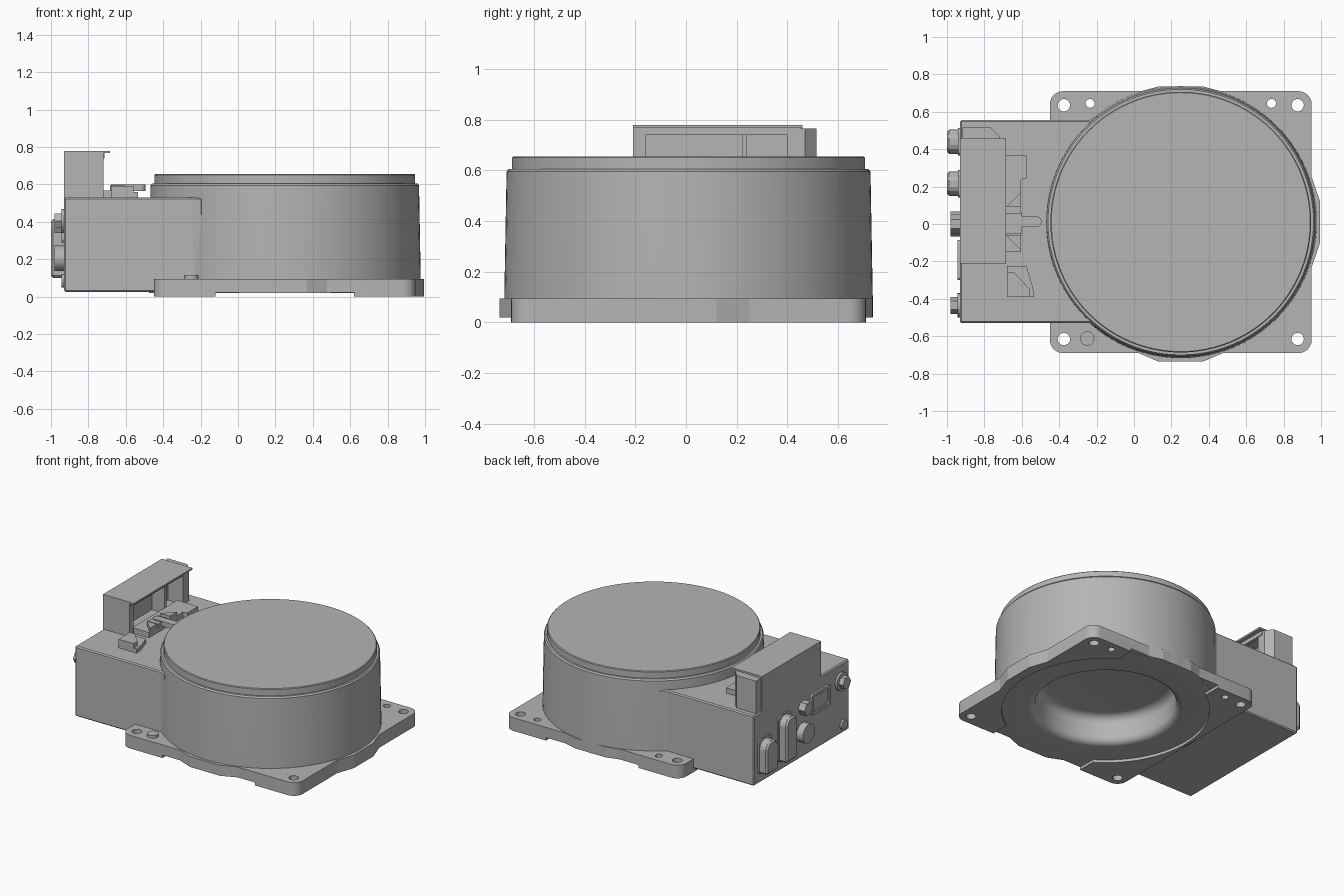
import bpy, bmesh, math
from mathutils import Vector

old = bpy.data.objects.get("Cube")
if old:
    bpy.data.objects.remove(old, do_unlink=True)

grey = bpy.data.materials.new("machine_grey")
grey.use_nodes = True
COLOUR = (0.46, 0.46, 0.46, 1)
grey.diffuse_color = COLOUR
for node in grey.node_tree.nodes:
    if node.type == 'BSDF_PRINCIPLED':
        node.inputs["Base Color"].default_value = COLOUR

CX, CY = 0.25, 0.01      # drum axis
DECK = 0.53              # top of the housing


def finish(name, bm, smooth=False):
    bmesh.ops.remove_doubles(bm, verts=bm.verts, dist=1e-5)
    bmesh.ops.recalc_face_normals(bm, faces=bm.faces)
    mesh = bpy.data.meshes.new(name)
    bm.to_mesh(mesh)
    bm.free()
    mesh.materials.append(grey)
    ob = bpy.data.objects.new(name, mesh)
    bpy.context.collection.objects.link(ob)
    if smooth:
        activate(ob)
        bpy.ops.object.shade_smooth_by_angle(angle=math.radians(30))
    return ob


def activate(ob):
    bpy.ops.object.select_all(action='DESELECT')
    ob.select_set(True)
    bpy.context.view_layer.objects.active = ob


def bevel(ob, width, segments=1):
    mod = ob.modifiers.new("edge_bevel", 'BEVEL')
    mod.width, mod.segments = width, segments
    mod.limit_method = 'ANGLE'
    mod.angle_limit = math.radians(40)
    return ob


def prism(name, pts, lo, hi, axis='z', smooth=False):
    """Extrude a flat outline; axis x reads points as (y, z), axis y as (x, z)."""
    place = {'z': lambda u, v, h: (u, v, h),
             'x': lambda u, v, h: (h, u, v),
             'y': lambda u, v, h: (u, h, v)}[axis]
    bm = bmesh.new()
    face = bm.faces.new([bm.verts.new(place(u, v, lo)) for u, v in pts])
    ext = bmesh.ops.extrude_face_region(bm, geom=[face])
    move = Vector(place(0, 0, hi - lo))
    bmesh.ops.translate(bm, vec=move,
                        verts=[g for g in ext["geom"] if isinstance(g, bmesh.types.BMVert)])
    return finish(name, bm, smooth)


def box(name, x0, x1, y0, y1, z0, z1):
    return prism(name, [(x0, y0), (x1, y0), (x1, y1), (x0, y1)], z0, z1)


def ring(cu, cv, r, n, turn=0.0):
    return [(cu + r * math.cos(turn + 2 * math.pi * i / n),
             cv + r * math.sin(turn + 2 * math.pi * i / n)) for i in range(n)]


def rounded(u0, u1, v0, v1, r, n=6):
    pts = []
    for k, (u, v) in enumerate([(u1 - r, v1 - r), (u0 + r, v1 - r),
                                (u0 + r, v0 + r), (u1 - r, v0 + r)]):
        for i in range(n + 1):
            a = math.pi / 2 * (k + i / n)
            pts.append((u + r * math.cos(a), v + r * math.sin(a)))
    return pts


def lathe(name, profile, steps=96):
    bm = bmesh.new()
    verts = [bm.verts.new((CX + r, CY, z)) for r, z in profile]
    edges = [bm.edges.new(p) for p in zip(verts, verts[1:])]
    bmesh.ops.spin(bm, geom=verts + edges, cent=(CX, CY, 0), axis=(0, 0, 1),
                   angle=2 * math.pi, steps=steps, use_merge=True)
    return finish(name, bm, True)


def cut(ob, cutter):
    mod = ob.modifiers.new("cut", 'BOOLEAN')
    mod.operation, mod.solver, mod.object = 'DIFFERENCE', 'EXACT', cutter
    activate(ob)
    bpy.ops.object.modifier_apply(modifier=mod.name)
    bpy.data.objects.remove(cutter, do_unlink=True)


# Drum with a dished hollow underneath
dish = [(0.40 + 0.06 * math.sin(a), 0.16 + 0.06 * math.cos(a))
        for a in [math.pi / 2 * i / 6 for i in range(7)]]
lip = [(0.51 - 0.05 * math.cos(a), 0.07 - 0.05 * math.sin(a))
       for a in [math.pi / 2 * i / 6 for i in range(7)]]
lathe("drum", [(0, 0.22)] + dish + lip +
      [(0.727, 0.02), (0.727, 0.10), (0.718, 0.595), (0.71, 0.605), (0, 0.605)])
lathe("drum_cap", [(0, 0.60), (0.697, 0.60), (0.697, 0.65), (0.692, 0.655), (0, 0.655)])

# Square mounting plate with corner feet and bolt holes
plate = prism("mounting_plate", rounded(-0.45, 0.95, -0.69, 0.71, 0.07), 0, 0.095)
cut(plate, prism("bore_cutter", ring(CX, CY, 0.68, 96), -0.1, 0.2))
cut(plate, box("slot_cutter", -0.12, 0.62, -1, 1, -0.1, 0.021))
for sx in (-1, 1):
    for sy in (-1, 1):
        cut(plate, prism("bolt_cutter", ring(CX + sx * 0.625, CY + sy * 0.625, 0.033, 24), -0.1, 0.2))
    cut(plate, prism("pin_cutter", ring(CX + sx * 0.485, 0.645, 0.024, 20), -0.1, 0.2))
activate(plate)
bpy.ops.object.shade_smooth_by_angle(angle=math.radians(30))
prism("plate_boss", ring(-0.25, -0.612, 0.038, 24), 0.09, 0.115, smooth=True)

# Lobes on the plate edges
prism("side_lobe", [(0.94, -0.26), (0.995, -0.1), (0.995, 0.12), (0.94, 0.28)], 0, 0.095)
for name, inner, outer in (("front_lobe", -0.68, -0.735), ("back_lobe", 0.70, 0.735)):
    prism(name, [(0, inner), (0.13, outer), (0.37, outer), (0.5, inner)], 0.02, 0.095)

# Electronics housing running into the drum
housing = prism("housing", [(-0.93, -0.53), (-0.24, -0.53), (-0.19, -0.56), (-0.26, 0),
                            (-0.19, 0.58), (-0.24, 0.555), (-0.93, 0.555)], 0.025, DECK)
bevel(housing, 0.008)

# Raised cover, open towards the drum
box("cover_back", -0.93, -0.84, -0.21, 0.46, DECK - 0.01, 0.77)
box("cover_lid", -0.93, -0.685, -0.21, 0.46, 0.768, 0.78)
box("cover_lid_lip", -0.735, -0.715, -0.19, 0.45, 0.74, 0.77)
box("cover_front_end", -0.93, -0.72, -0.21, -0.16, DECK - 0.01, 0.77)
prism("cover_rear_end", [(-0.92, 0.40), (-0.72, 0.40), (-0.72, 0.47), (-0.765, 0.515),
                         (-0.92, 0.515)], DECK - 0.01, 0.765)
box("cover_divider", -0.85, -0.74, 0.22, 0.24, DECK - 0.01, 0.77)

# Latch on the deck
prism("latch_plate", [(-0.74, -0.15), (-0.605, -0.15), (-0.605, 0.235), (-0.575, 0.245),
                      (-0.575, 0.365), (-0.74, 0.365)], DECK - 0.01, 0.568)
for y0, y1 in ((-0.14, -0.06), (0.09, 0.17)):
    mid = (y0 + y1) / 2
    inner = y1 if mid < 0 else y0
    outer = y0 if mid < 0 else y1
    prism("latch_wedge", [(-0.685, inner), (-0.605, outer), (-0.605, inner)], 0.56, 0.595)
box("latch_block", -0.685, -0.60, -0.05, 0.06, 0.56, 0.592)
prism("latch_lever", rounded(-0.68, -0.495, -0.015, 0.04, 0.025), 0.565, 0.60, smooth=True)
prism("deck_block", [(-0.68, -0.39), (-0.535, -0.39), (-0.54, -0.34), (-0.575, -0.225),
                     (-0.68, -0.225)], DECK - 0.01, 0.56)
prism("deck_block_wedge", [(-0.68, -0.39), (-0.56, -0.39), (-0.56, -0.345), (-0.64, -0.26),
                           (-0.68, -0.26)], 0.55, 0.592)

# Sockets on the connector panel
for name, y, z0, z1 in (("low_socket", 0.44, 0.10, 0.33), ("tall_socket", 0.215, 0.10, 0.415)):
    w = 0.065
    prism(name + "_flange", rounded(y - w - 0.008, y + w + 0.008, z0 - 0.01, z1 + 0.01, 0.03),
          -0.94, -0.92, 'x')
    body = prism(name, [(y - w, z0), (y + w, z0), (y + w, z1 - 0.04), (y + 0.03, z1),
                        (y - 0.03, z1), (y - w, z1 - 0.04)], -1.0, -0.92, 'x')
    bevel(body, 0.012)
prism("round_socket", ring(0, 0.205, 0.068, 32), -0.98, -0.92, 'x', True)
prism("hex_socket", ring(0, 0.385, 0.05, 6), -0.98, -0.92, 'x')
prism("hex_plug", ring(-0.435, 0.405, 0.045, 6), -0.98, -0.92, 'x')
prism("hex_plug_washer", ring(-0.435, 0.405, 0.065, 24), -0.945, -0.92, 'x', True)
prism("small_port", ring(-0.46, 0.085, 0.035, 20), -0.945, -0.92, 'x', True)

# Rectangular port frame with a sunken middle
frame = prism("port_frame", rounded(-0.30, -0.085, 0.29, 0.44, 0.02), -0.945, -0.92, 'x')
cut(frame, prism("port_cutter", rounded(-0.28, -0.105, 0.31, 0.42, 0.015), -0.96, -0.935, 'x'))
